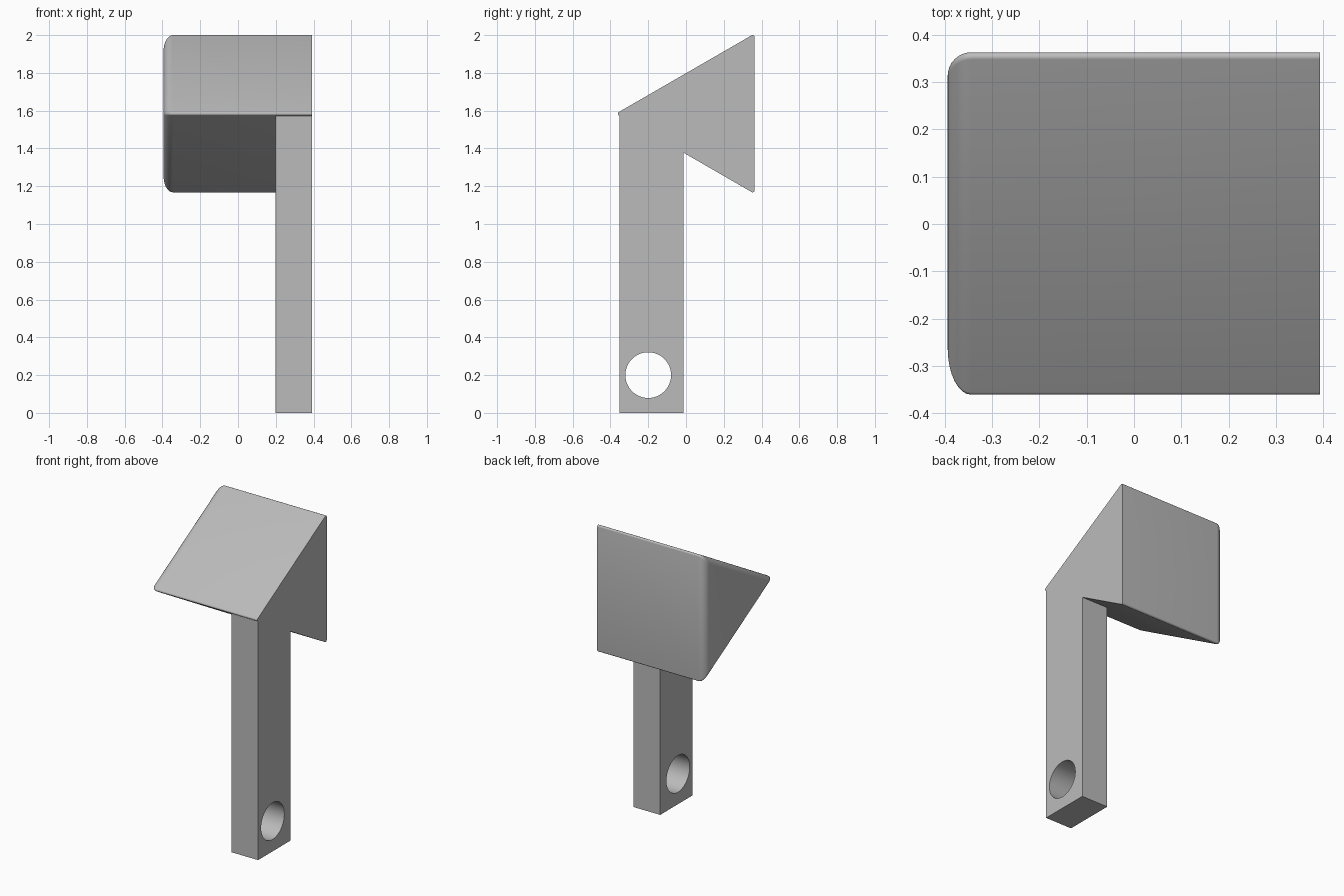
import bpy, bmesh, math
from mathutils import Vector

if "Cube" in bpy.data.objects:
    bpy.data.objects.remove(bpy.data.objects["Cube"])

grey = bpy.data.materials.new("light grey")
grey.diffuse_color = (0.5, 0.5, 0.5, 1)
grey.use_nodes = True
grey.node_tree.nodes["Principled BSDF"].inputs["Base Color"].default_value = grey.diffuse_color

X0, X1 = -0.394, 0.393          # left and right ends
BACK, HEIGHT, MID = 0.363, 0.734, 1.584
SLOPE = math.tan(math.radians(30))


def loft(name, sections):
    """Skin equal-length (y, z) outlines placed at the given x positions."""
    bm = bmesh.new()
    rings = [[bm.verts.new((x, y, z)) for y, z in pts] for x, pts in sections]
    n = len(rings[0])
    for a, b in zip(rings, rings[1:]):
        for i in range(n):
            bm.faces.new((a[i], a[(i + 1) % n], b[(i + 1) % n], b[i]))
    bm.faces.new(rings[0])
    bm.faces.new(rings[-1])
    bmesh.ops.recalc_face_normals(bm, faces=bm.faces)
    mesh = bpy.data.meshes.new(name)
    bm.to_mesh(mesh)
    bm.free()
    mesh.materials.append(grey)
    obj = bpy.data.objects.new(name, mesh)
    bpy.context.collection.objects.link(obj)
    return obj


def smooth(obj):
    bpy.ops.object.select_all(action='DESELECT')
    obj.select_set(True)
    bpy.context.view_layer.objects.active = obj
    bpy.ops.object.shade_smooth_by_angle(angle=math.radians(35))


# Triangular head: equilateral outline with small rounded corners
inradius = HEIGHT / 3
centre = Vector((BACK - inradius, MID))
corner_r = 0.01
outline = []
for k in range(3):
    a = math.radians(60 + 120 * k)
    mid = centre + 2 * (inradius - corner_r) * Vector((math.cos(a), math.sin(a)))
    for s in range(7):
        b = a + math.radians(-60 + 20 * s)
        outline.append(mid + corner_r * Vector((math.cos(b), math.sin(b))))

# Left end is rounded over by shrinking the outline along a quarter circle
edge_r, steps = 0.05, 8
sections = []
for s in range(steps + 1):
    t = math.pi / 2 * s / steps
    scale = 1 - edge_r * (1 - math.sin(t)) / inradius
    sections.append((X0 + edge_r * (1 - math.cos(t)),
                     [centre + (p - centre) * scale for p in outline]))
sections.append((X1, outline))
smooth(loft("wedge_head", sections))


# Post: its top follows the sloping underside of the head
def underside(y):
    return MID - HEIGHT * SLOPE + (BACK - y) * SLOPE


front, back = -0.352, -0.014
profile = [(front, 0), (back, 0), (back, underside(back)), (front, underside(front))]
post = loft("post", [(0.198, profile), (X1, profile)])

# Round hole through the foot of the post
circle = [(-0.2 + 0.121 * math.cos(2 * math.pi * i / 48),
           0.2 + 0.121 * math.sin(2 * math.pi * i / 48)) for i in range(48)]
cutter = loft("hole_cutter", [(0.1, circle), (0.5, circle)])
cutter.hide_render = True
cut = post.modifiers.new("hole", 'BOOLEAN')
cut.operation, cut.object, cut.solver = 'DIFFERENCE', cutter, 'EXACT'
bpy.context.view_layer.objects.active = post
bpy.ops.object.modifier_apply(modifier=cut.name)
bpy.data.objects.remove(cutter)
smooth(post)
